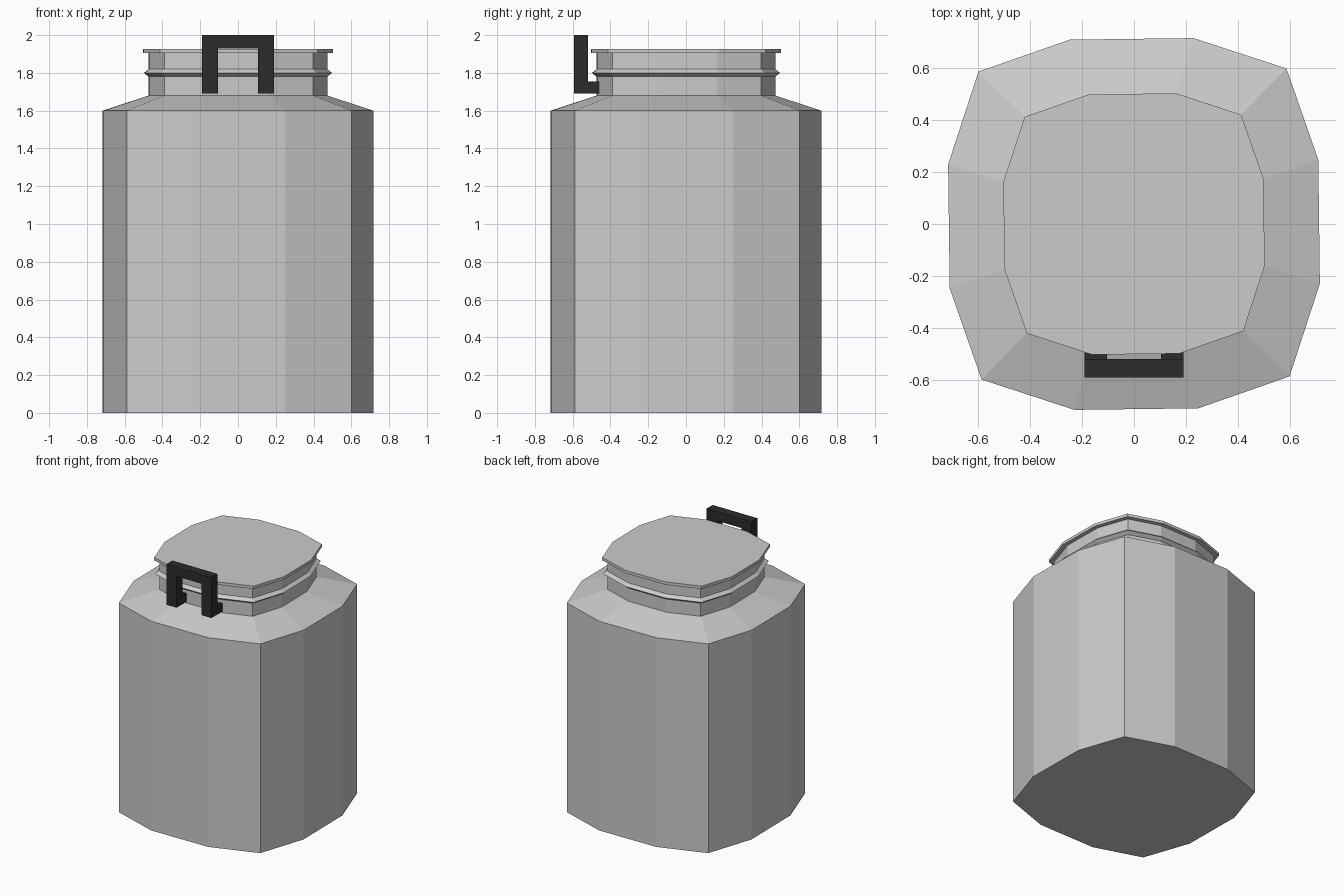
import bpy, bmesh

if "Cube" in bpy.data.objects:
    bpy.data.objects.remove(bpy.data.objects["Cube"])

# One quarter of the slightly skewed 12-sided section, repeated by quarter turns
QUARTER = [(0.248, -0.711), (0.6, -0.588), (0.717, -0.23)]


def section():
    pts, q = [], QUARTER
    for _ in range(4):
        pts += q
        q = [(-y, x) for x, y in q]
    return pts


def add_object(name, bm):
    bmesh.ops.recalc_face_normals(bm, faces=bm.faces[:])
    me = bpy.data.meshes.new(name)
    bm.to_mesh(me)
    bm.free()
    ob = bpy.data.objects.new(name, me)
    bpy.context.collection.objects.link(ob)
    return ob


def loft(name, profile, cap_bottom=True, cap_top=True):
    """Stack scaled copies of the section; profile holds (scale, z)."""
    bm = bmesh.new()
    rings = [[bm.verts.new((x * s, y * s, z)) for x, y in section()] for s, z in profile]
    for a, b in zip(rings, rings[1:]):
        for i in range(12):
            j = (i + 1) % 12
            bm.faces.new((a[i], a[j], b[j], b[i]))
    if cap_bottom:
        bm.faces.new(rings[0][::-1])
    if cap_top:
        bm.faces.new(rings[-1])
    return add_object(name, bm)


# Body with sloping shoulder, and ridged neck
loft("jar_body", [(1, 0), (1, 1.6), (0.66, 1.68)], cap_top=False)
loft("jar_neck", [(0.66, 1.68), (0.66, 1.78), (0.695, 1.80), (0.66, 1.82), (0.66, 1.91)],
     cap_bottom=False, cap_top=False)

# Thin overhanging lid
loft("lid", [(0.703, 1.905), (0.703, 1.927)])

# Handle: U-shaped bracket extruded along y, with a foot on each leg
bm = bmesh.new()
outline = [(-0.19, 1.69), (-0.19, 2.0), (0.19, 2.0), (0.19, 1.69),
           (0.105, 1.69), (0.105, 1.93), (-0.105, 1.93), (-0.105, 1.69)]
face = bm.faces.new([bm.verts.new((x, -0.593, z)) for x, z in outline])
ext = bmesh.ops.extrude_face_region(bm, geom=[face])
bmesh.ops.translate(bm, vec=(0, 0.073, 0),
                    verts=[v for v in ext["geom"] if isinstance(v, bmesh.types.BMVert)])
legs = [f for f in bm.faces if all(abs(v.co.z - 1.69) < 1e-4 for v in f.verts)]
for side in (-1, 1):
    foot = bmesh.ops.create_cube(bm, size=1)["verts"]
    bmesh.ops.scale(bm, vec=(0.085, 0.062, 0.065), verts=foot)
    bmesh.ops.translate(bm, vec=(side * 0.1475, -0.489, 1.7225), verts=foot)
handle = add_object("handle", bm)

black = bpy.data.materials.new("black")
black.diffuse_color = (0.025, 0.025, 0.025, 1)
black.use_nodes = True
black.node_tree.nodes["Principled BSDF"].inputs["Base Color"].default_value = black.diffuse_color
handle.data.materials.append(black)
